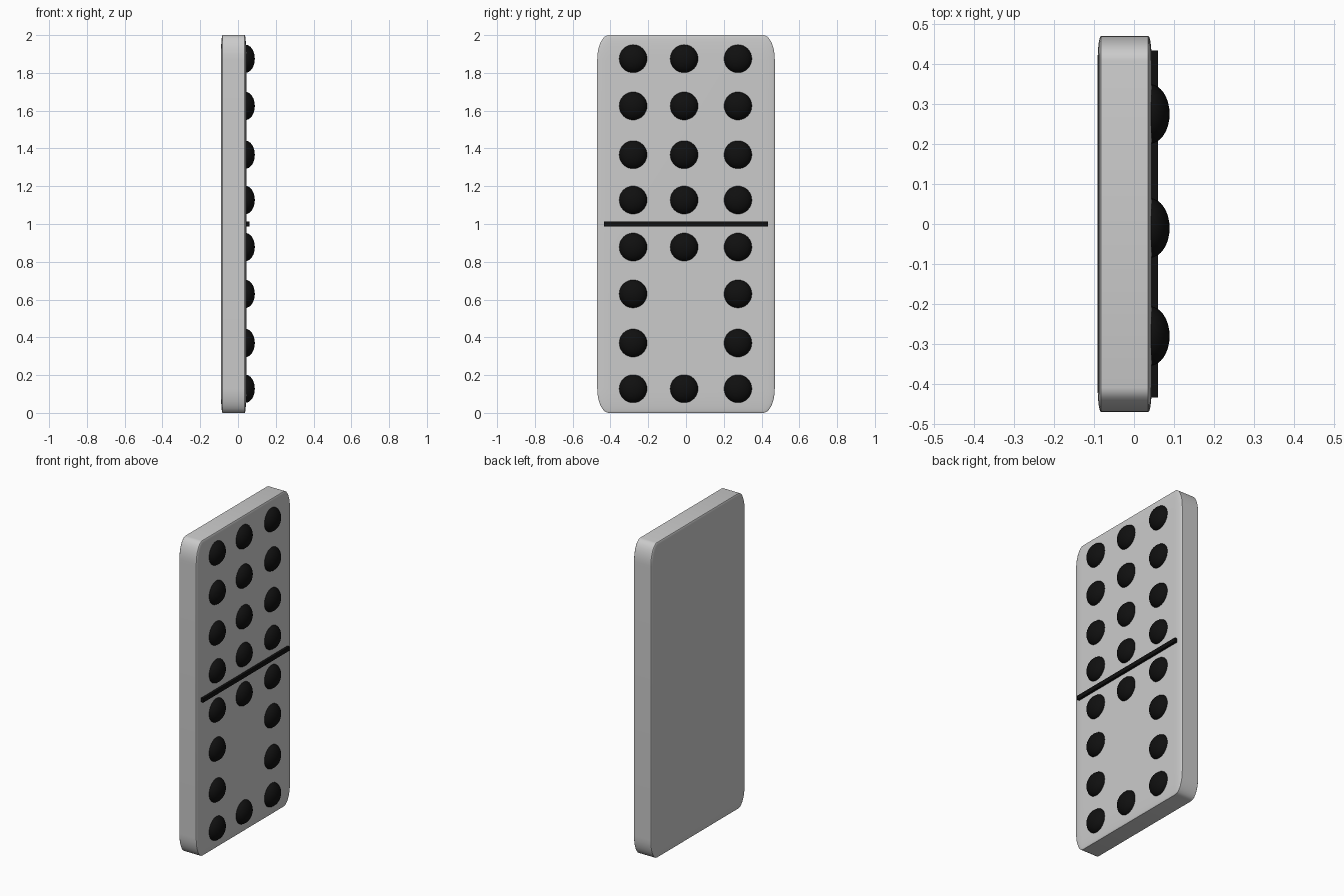
import bpy

if "Cube" in bpy.data.objects:
    bpy.data.objects.remove(bpy.data.objects["Cube"])


def material(name, color):
    m = bpy.data.materials.new(name)
    m.diffuse_color = color
    m.use_nodes = True
    m.node_tree.nodes["Principled BSDF"].inputs["Base Color"].default_value = m.diffuse_color
    return m


black = material("black", (0.005, 0.005, 0.005, 1))

# Tile body: rounded cube squashed into a slab, so the rounding is elliptical
bpy.ops.mesh.primitive_cube_add(size=2, location=(-0.0233, 0, 1))
body = bpy.context.object
body.name = "tile_body"
bevel = body.modifiers.new("rounding", 'BEVEL')
bevel.width = 0.13
bevel.segments = 8
bpy.ops.object.modifier_apply(modifier=bevel.name)
body.scale = (0.0675, 0.47, 1)
bpy.ops.object.transform_apply(location=False, rotation=False, scale=True)
bpy.ops.object.shade_smooth_by_angle()

# Divider bar across the middle of the face
bpy.ops.mesh.primitive_cube_add(size=1, location=(0.04, 0, 1))
bar = bpy.context.object
bar.name = "divider_bar"
bar.scale = (0.04, 0.866, 0.026)
bpy.ops.object.transform_apply(location=False, rotation=False, scale=True)
bar.data.materials.append(black)

# Pips: flattened domes sharing one mesh
bpy.ops.mesh.primitive_uv_sphere_add(segments=32, ring_count=16, radius=1)
pip = bpy.context.object
pip.scale = (0.05, 0.0745, 0.0745)
bpy.ops.object.transform_apply(location=False, rotation=False, scale=True)
bpy.ops.object.shade_smooth()
pip.data.materials.append(black)
pip_mesh = pip.data
bpy.data.objects.remove(pip)

columns = (-0.28, -0.01, 0.275)
rows = (0.128, 0.37, 0.63, 0.878, 1.127, 1.367, 1.625, 1.875)
for r, z in enumerate(rows):
    for c, y in enumerate(columns):
        if c == 1 and r in (1, 2):      # gap in the middle column
            continue
        dot = bpy.data.objects.new(f"pip_{r + 1}_{c + 1}", pip_mesh)
        dot.location = (0.039, y, z)
        bpy.context.collection.objects.link(dot)
